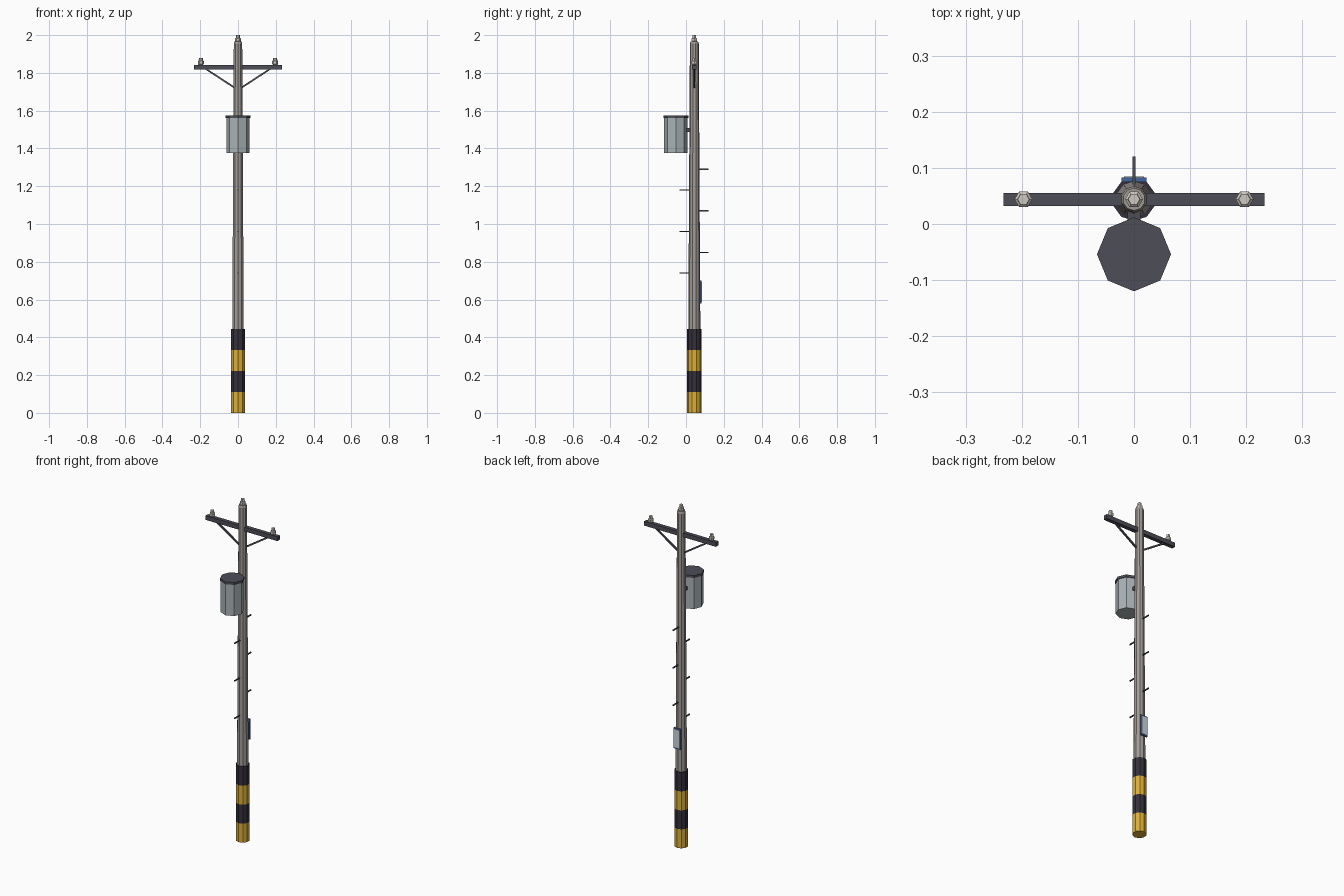
import bpy, bmesh, math
from mathutils import Vector

if "Cube" in bpy.data.objects:
    bpy.data.objects.remove(bpy.data.objects["Cube"])

PY = 0.044  # pole axis y


def mat(name, r, g, b):
    m = bpy.data.materials.new(name)
    m.diffuse_color = (r, g, b, 1)
    m.use_nodes = True
    m.node_tree.nodes["Principled BSDF"].inputs["Base Color"].default_value = m.diffuse_color
    return m


CONCRETE = mat("concrete", 0.36, 0.33, 0.31)
DARK = mat("dark_metal", 0.075, 0.075, 0.095)
BLACK = mat("black_paint", 0.035, 0.03, 0.045)
YELLOW = mat("yellow_paint", 0.70, 0.42, 0.04)
TANK = mat("tank_grey", 0.40, 0.45, 0.47)
CERAMIC = mat("ceramic", 0.62, 0.58, 0.53)
BLUE = mat("blue", 0.06, 0.13, 0.34)
PLATE = mat("plate", 0.60, 0.68, 0.74)


def finish(name, bm, material):
    bmesh.ops.recalc_face_normals(bm, faces=bm.faces)
    me = bpy.data.meshes.new(name)
    bm.to_mesh(me)
    bm.free()
    me.materials.append(material)
    ob = bpy.data.objects.new(name, me)
    bpy.context.collection.objects.link(ob)
    return ob


def lathe(name, x, y, profile, n, start, material):
    """Stack n-sided rings from (radius, z) pairs and cap both ends."""
    bm = bmesh.new()
    rings = []
    for r, z in profile:
        angs = [start + math.tau * i / n for i in range(n)]
        rings.append([bm.verts.new((x + r * math.cos(a), y + r * math.sin(a), z)) for a in angs])
    for a, b in zip(rings, rings[1:]):
        for i in range(n):
            j = (i + 1) % n
            bm.faces.new((a[i], a[j], b[j], b[i]))
    bm.faces.new(rings[0])
    bm.faces.new(rings[-1])
    return finish(name, bm, material)


def box(name, centre, size, material):
    bm = bmesh.new()
    bmesh.ops.create_cube(bm, size=1)
    bmesh.ops.scale(bm, vec=size, verts=bm.verts)
    bmesh.ops.translate(bm, vec=centre, verts=bm.verts)
    return finish(name, bm, material)


def bar(name, p, q, w, material):
    """Square bar between two points."""
    p, q = Vector(p), Vector(q)
    ob = box(name, (0, 0, 0), (w, w, (q - p).length), material)
    ob.location = (p + q) / 2
    ob.rotation_euler = (q - p).to_track_quat('Z', 'Y').to_euler()
    return ob


UP = math.pi / 2

# Tapered pole and painted base bands
lathe("pole", 0, PY, [(0.032, 0.44), (0.0235, 1.955), (0.020, 1.967)], 10, UP, CONCRETE)
for i in range(4):
    lathe(f"base_band_{i + 1}", 0, PY, [(0.0385, 0.1113 * i), (0.0385, 0.1113 * (i + 1))],
          10, UP, BLACK if i % 2 else YELLOW)

# Crossarm with diagonal braces
box("crossarm", (0, PY, 1.83), (0.466, 0.023, 0.025), DARK)
for s, side in ((-1, "left"), (1, "right")):
    bar(f"brace_{side}", (s * 0.175, PY, 1.824), (s * 0.008, PY, 1.715), 0.009, DARK)

# Insulators on the arm ends and the pole top
for x, z, part in ((-0.197, 1.842, "left"), (0.197, 1.842, "right"), (0, 1.962, "top")):
    lathe(f"insulator_{part}", x, PY,
          [(0.011, z), (0.016, z + 0.006), (0.016, z + 0.020), (0.011, z + 0.024), (0.0105, z + 0.038)],
          6, 0, CERAMIC)

# Transformer tank, lid and bracket
lathe("transformer_tank", 0, -0.054, [(0.062, 1.377), (0.062, 1.563)], 8, UP, TANK)
lathe("transformer_lid", 0, -0.054, [(0.066, 1.561), (0.066, 1.575)], 8, UP, DARK)
box("transformer_bracket", (0, 0.013, 1.497), (0.024, 0.03, 0.02), DARK)

# Climbing pegs alternating back and front
for i in range(3):
    zb, zf = 0.85 + 0.22 * i, 0.74 + 0.22 * i
    bar(f"peg_back_{i + 1}", (0, 0.06, zb), (0, 0.12, zb), 0.006, DARK)
    bar(f"peg_front_{i + 1}", (0, -0.035, zf), (0, 0.025, zf), 0.006, DARK)

# Sign on the back of the pole
box("sign_frame", (0, 0.079, 0.64), (0.045, 0.008, 0.12), BLUE)
box("sign_plate", (0, 0.083, 0.64), (0.036, 0.003, 0.106), PLATE)
